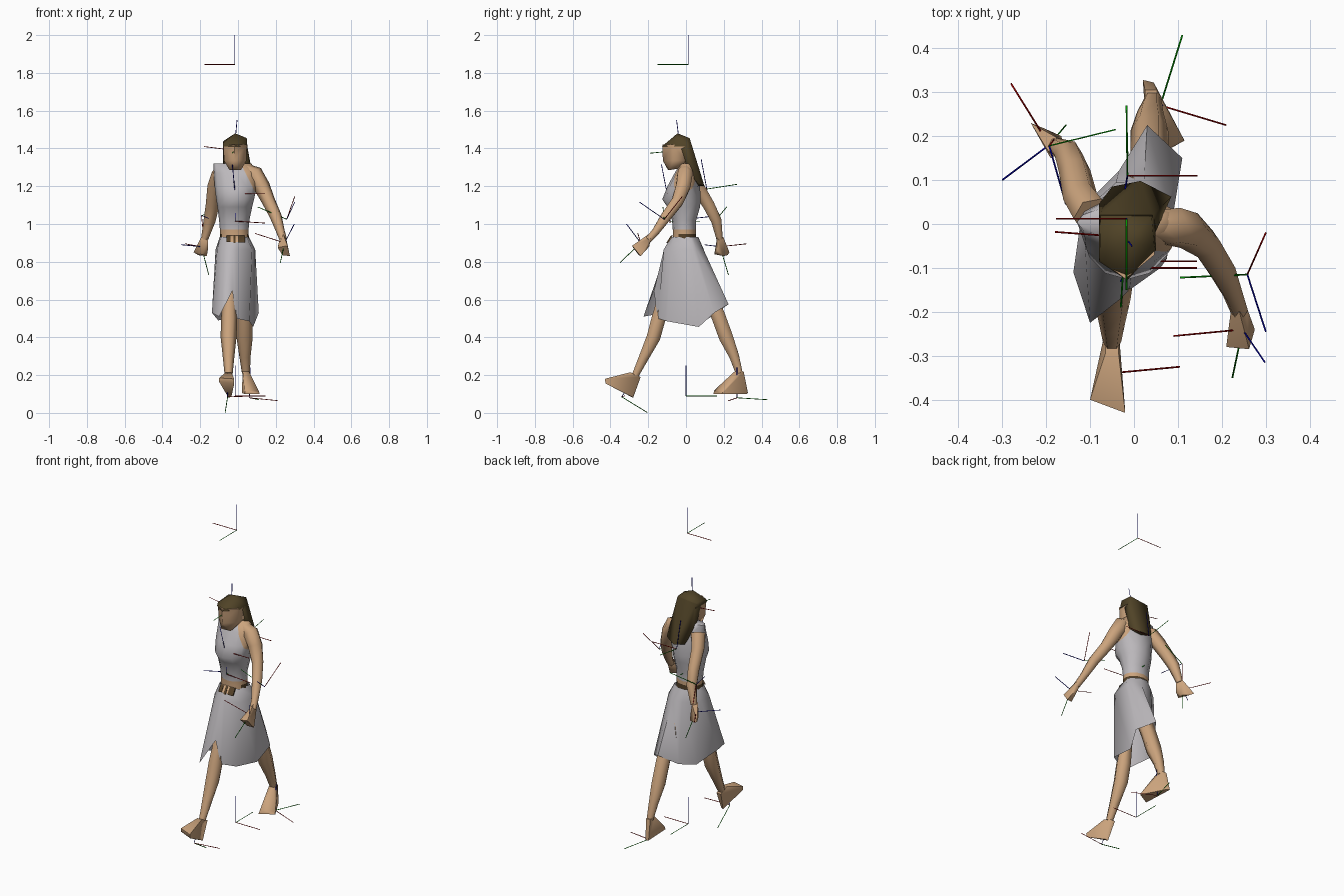
import bpy, bmesh, math
from mathutils import Vector


def material(name, rgb):
    m = bpy.data.materials.new(name)
    m.diffuse_color = (*rgb, 1)
    return m


SKIN = material("skin", (0.60, 0.37, 0.205))
CLOTH = material("pale_cloth", (0.50, 0.48, 0.50))
HAIR = material("dark_hair", (0.08, 0.056, 0.02))
BELT = material("belt_brown", (0.085, 0.05, 0.02))
RED = material("axis_red", (0.33, 0.0, 0.0))
GREEN = material("axis_green", (0.0, 0.33, 0.0))
BLUE = material("axis_blue", (0.0, 0.0, 0.36))


def finish(bm, name, mats, angle=75):
    """Turn a bmesh into a smooth shaded object with sharp edges kept."""
    bmesh.ops.recalc_face_normals(bm, faces=bm.faces)
    me = bpy.data.meshes.new(name)
    bm.to_mesh(me)
    bm.free()
    for m in mats:
        me.materials.append(m)
    me.shade_smooth()
    me.set_sharp_from_angle(angle=math.radians(angle))
    ob = bpy.data.objects.new(name, me)
    bpy.context.collection.objects.link(ob)
    return ob


def loft(rings, cap=True):
    """Skin a stack of equal point rings."""
    bm = bmesh.new()
    rows = [[bm.verts.new(p) for p in r] for r in rings]
    n = len(rows[0])
    for a, b in zip(rows, rows[1:]):
        for i in range(n):
            j = (i + 1) % n
            bm.faces.new((a[i], a[j], b[j], b[i]))
    if cap:
        bm.faces.new(rows[0])
        bm.faces.new(rows[-1])
    return bm


def limb(name, path, mat=SKIN, sides=6, angle=75):
    """Tube along x, y, z, radius stations."""
    pts = [Vector(p[:3]) for p in path]
    rings = []
    for i, p in enumerate(pts):
        t = (pts[min(i + 1, len(pts) - 1)] - pts[max(i - 1, 0)]).normalized()
        ref = Vector((1, 0, 0)) if abs(t.x) < .97 else Vector((0, 0, 1))
        u = (ref - t * t.dot(ref)).normalized()
        v = t.cross(u)
        r = path[i][3]
        angles = [2 * math.pi * k / sides for k in range(sides)]
        rings.append([p + u * r * math.cos(a) + v * r * math.sin(a) for a in angles])
    return finish(loft(rings), name, [mat], angle)


def hull(name, points, mat=SKIN, angle=62):
    """Solid around a few corner points."""
    bm = bmesh.new()
    vs = [bm.verts.new(p) for p in points]
    bmesh.ops.convex_hull(bm, input=vs)
    loose = [v for v in bm.verts if not v.link_faces]
    bmesh.ops.delete(bm, geom=loose, context='VERTS')
    return finish(bm, name, [mat], angle)


# Torso with one-shoulder top, bare midriff and belt around the back
SIDES = 12
body = [(0.90, -.018, -.008, .076, .062), (0.97, -.02, -.008, .076, .062),
        (1.02, -.02, -.010, .080, .064), (1.09, -.017, -.012, .092, .086),
        (1.13, -.015, -.024, .100, .102), (1.20, -.012, -.012, .112, .086),
        (1.27, -.008, .0, .120, .060), (1.32, -.03, .004, .100, .034)]
rings = [[(cx + rx * math.cos(2 * math.pi * k / SIDES),
           cy + ry * math.sin(2 * math.pi * k / SIDES), z) for k in range(SIDES)]
         for z, cx, cy, rx, ry in body]
bm = loft(rings)
cuts = [((0, 0, .918), (0, 0, 1)), ((0, 0, .948), (0, 0, 1)),
        ((.025, 0, 1.30), (1, 0, .5))]
for co, no in cuts:
    bmesh.ops.bisect_plane(bm, geom=bm.verts[:] + bm.edges[:] + bm.faces[:],
                           plane_co=co, plane_no=no)
for f in bm.faces:
    c = f.calc_center_median()
    if c.z > .97:
        bare = c.x > .025 + (1.30 - c.z) * .5 and c.z > 1.14
        f.material_index = 0 if bare else 1
    elif .918 < c.z < .948 and c.y > -.045:
        f.material_index = 2
finish(bm, "torso", [SKIN, CLOTH, BELT])

# Skirt with slanted hem and front slit
hem = [(-.10, -.225, .51), (-.03, -.17, .645), (-.01, -.15, .50), (.06, -.10, .485),
       (.08, .068, .455), (.11, .15, .53), (.03, .225, .575), (-.035, .12, .50),
       (-.105, .05, .49), (-.138, -.11, .53)]


def skirt_ring(z, cx, cy, rx, ry):
    angles = [math.atan2(y / 1.6, x + .015) for x, y, _ in hem]
    return [(cx + rx * math.cos(a), cy + ry * math.sin(a), z) for a in angles]


finish(loft([skirt_ring(.93, -.018, -.006, .084, .074),
             skirt_ring(.865, -.012, -.01, .113, .108), hem], cap=False),
       "skirt", [CLOTH])


# Low bare front of the waist with broken belt pieces on it
def waist_plate(name, x0, x1, low, lift, mat):
    top, bottom = (-.0775 - lift, .938), (-.0775 - lift - (.938 - low) * .62, low)
    hull(name, [(x, y + d, z) for x in (x0, x1) for y, z in (top, bottom)
                for d in (0, .008)], mat)


waist_plate("bare_waist_front", -.06, .035, .905, 0, SKIN)
for i, (x0, x1, low) in enumerate([(-.06, -.04, .905), (-.025, -.012, .90), (.0, .036, .903)]):
    waist_plate(f"belt_piece_{i + 1}", x0, x1, low, .003, BELT)

# Legs and feet
limb("front_leg", [(-.035, -.075, .74, .025), (-.042, -.11, .64, .034),
                   (-.047, -.145, .50, .043), (-.05, -.172, .40, .042),
                   (-.05, -.225, .29, .03), (-.05, -.268, .20, .021)])
hull("front_foot", [(-.10, -.40, .185), (-.02, -.43, .18), (-.10, -.40, .165),
                    (-.02, -.425, .155), (-.05, -.28, .08), (-.035, -.285, .085),
                    (-.065, -.295, .215), (-.035, -.295, .215),
                    (-.065, -.24, .19), (-.035, -.24, .19)])
limb("back_leg", [(.01, .03, .80, .035), (.032, .115, .64, .042),
                  (.035, .168, .52, .043), (.035, .212, .40, .043),
                  (.037, .255, .30, .03), (.042, .282, .21, .021)])
hull("back_foot", [(.025, .258, .22), (.058, .258, .22), (.025, .305, .22),
                   (.052, .305, .22), (.02, .328, .105), (.045, .322, .10),
                   (.035, .145, .10), (.115, .19, .10), (.04, .15, .12),
                   (.11, .195, .115)])

# Arms and hands
limb("right_arm", [(.035, .0, 1.29, .032), (.088, -.005, 1.265, .046),
                   (.125, -.015, 1.20, .044),
                   (.162, -.045, 1.12, .036), (.20, -.105, 1.04, .032),
                   (.225, -.16, .96, .023), (.24, -.20, .915, .02)])
hull("right_hand", [(.222, -.185, .925), (.255, -.185, .925), (.24, -.20, .945),
                    (.21, -.28, .875), (.262, -.285, .885), (.275, -.24, .83),
                    (.235, -.25, .835), (.25, -.195, .88)])
limb("left_arm", [(-.095, .02, 1.265, .045), (-.122, .06, 1.20, .04),
                  (-.135, .12, 1.10, .036), (-.15, .16, 1.02, .032),
                  (-.177, .178, .92, .019)])
hull("left_hand", [(-.195, .165, .93), (-.16, .165, .93), (-.178, .198, .93),
                   (-.235, .23, .85), (-.165, .20, .83), (-.19, .15, .84),
                   (-.16, .165, .86), (-.21, .22, .835)])

# Neck, face and hair
limb("neck", [(-.012, .005, 1.27, .045), (-.015, -.01, 1.32, .038),
              (-.018, -.03, 1.38, .036)])
face_ring = [(-.078, -.08), (-.02, -.125), (.047, -.07), (.047, .0), (-.078, .0)]
hull("face", [(x, y, 1.42) for x, y in face_ring]
     + [(x * .95, y * .98, 1.335) for x, y in face_ring]
     + [(-.045, -.095, 1.285), (.015, -.09, 1.285), (-.045, -.03, 1.295),
        (.015, -.03, 1.295)], SKIN, 75)
cap_ring = [(-.08, -.085), (-.016, -.128), (.05, -.06), (.048, .015), (-.08, .02)]
hull("hair_cap", [(x, y, 1.41) for x, y in cap_ring]
     + [(-.078, -.08, 1.43), (.046, -.05, 1.455), (.04, .018, 1.455),
        (-.076, .02, 1.44), (-.015, -.045, 1.48)], HAIR, 75)
hull("hair_back", [(.042, .02, 1.452), (-.078, .02, 1.44), (.044, -.03, 1.41),
                   (-.079, -.03, 1.41), (.04, .012, 1.28), (-.072, .012, 1.29),
                   (-.08, .045, 1.30), (.045, .045, 1.30), (-.05, .085, 1.21),
                   (.015, .098, 1.20), (.085, .062, 1.215), (.01, .065, 1.20)], HAIR, 75)

# Thin joint axis markers: origin, then red, green and blue tips
markers = {
    "overhead": [(-.017, .012, 1.845), (-.178, .012, 1.845), (-.017, -.15, 1.845), (-.017, .012, 2.0)],
    "ground": [(-.015, 0, .09), (.145, 0, .09), (-.015, .165, .09), (-.015, 0, .25)],
    "head": [(-.02, -.03, 1.39), (-.18, -.018, 1.41), (-.03, -.19, 1.375), (-.005, -.05, 1.55)],
    "hair": [(-.015, .11, 1.185), (.145, .11, 1.185), (-.017, .27, 1.21), (-.02, .08, 1.345)],
    "chest": [(-.015, -.10, 1.16), (.143, -.10, 1.16), (-.015, .06, 1.16), (-.03, -.13, 1.315)],
    "waist": [(-.015, -.085, 1.015), (.143, -.085, 1.005), (-.015, .075, 1.015), (-.015, -.085, 1.175)],
    "right_elbow": [(.258, -.115, 1.025), (.30, -.02, 1.145), (.105, -.122, 1.09), (.30, -.245, 1.115)],
    "right_hand": [(.247, -.24, .90), (.09, -.255, .95), (.224, -.35, .795), (.298, -.315, 1.0)],
    "left_elbow": [(-.193, .178, 1.045), (-.178, .198, .89), (-.042, .215, 1.09), (-.155, .045, 1.03)],
    "left_hand": [(-.193, .18, .88), (-.28, .32, .895), (-.155, .225, .73), (-.30, .10, .89)],
    "front_foot": [(-.055, -.34, .085), (.105, -.325, .09), (-.068, -.205, .002), (-.055, -.255, .22)],
    "back_foot": [(.06, .27, .08), (.21, .225, .065), (.11, .43, .07), (.065, .27, .24)],
}
for part, (origin, *tips) in markers.items():
    for tip, mat, col in zip(tips, (RED, GREEN, BLUE), ("red", "green", "blue")):
        limb(f"{part}_marker_{col}", [(*origin, .002), (*tip, .002)], mat, 4, 180)
